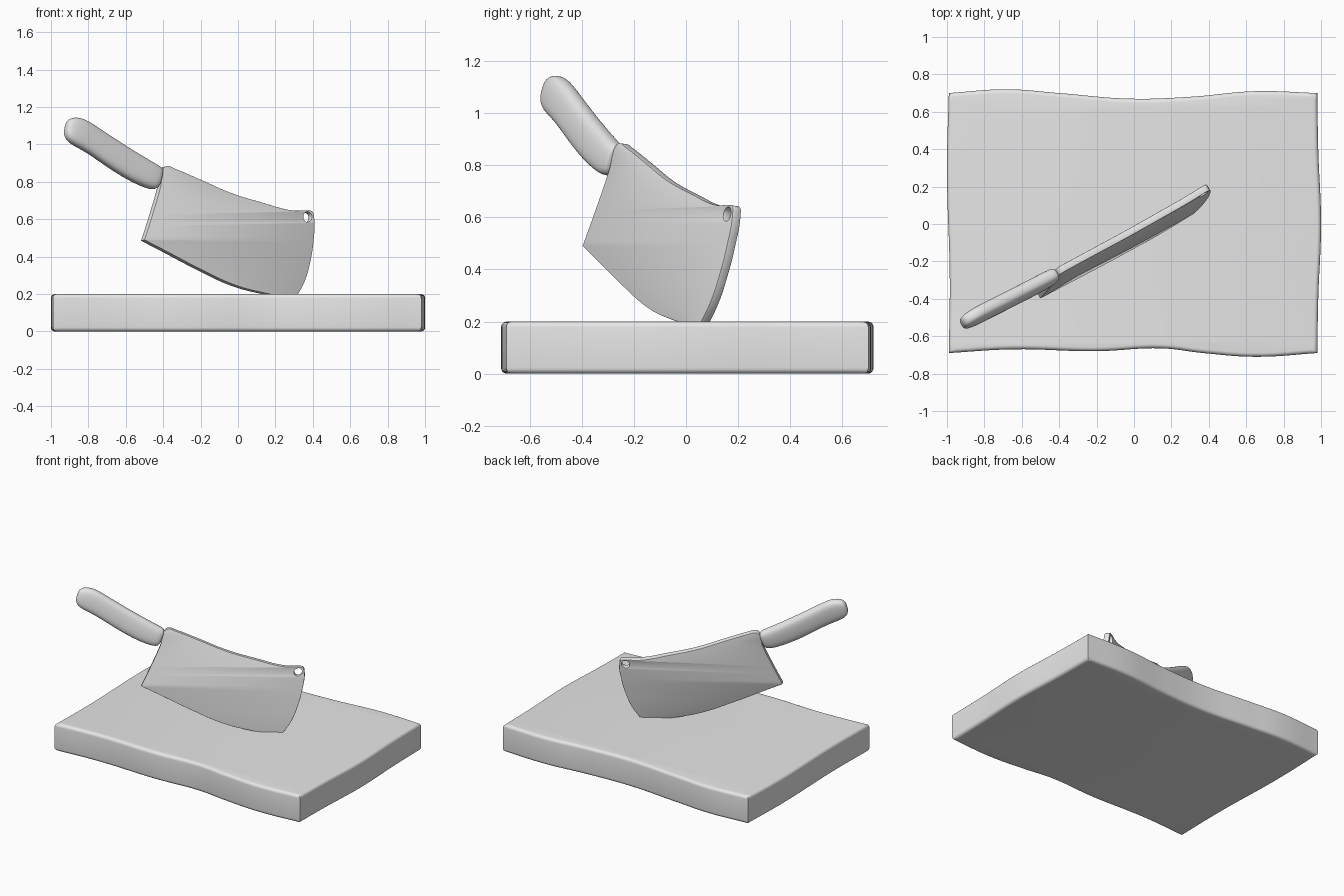
import bpy
import bmesh
import math
from mathutils import Matrix, Vector

cube = bpy.data.objects.get("Cube")
if cube:
    bpy.data.objects.remove(cube)

grey = bpy.data.materials.new("plain grey")
grey.use_nodes = True
colour = (0.8, 0.8, 0.8, 1)
grey.diffuse_color = colour
grey.node_tree.nodes["Principled BSDF"].inputs["Base Color"].default_value = colour

# The cleaver leans: its sketch coordinates (x, z) map onto a tilted plane
A, B, C = 0.613, 0.165, -0.15
NORMAL = Vector((A, -1, B)).normalized()
LEAN = Matrix(((1, 0, NORMAL.x, 0), (A, B, NORMAL.y, C), (0, 1, NORMAL.z, 0), (0, 0, 0, 1)))


def finish(name, mesh, angle):
    obj = bpy.data.objects.new(name, mesh)
    bpy.context.collection.objects.link(obj)
    mesh.materials.clear()
    mesh.materials.append(grey)
    bpy.ops.object.select_all(action='DESELECT')
    obj.select_set(True)
    bpy.context.view_layer.objects.active = obj
    bpy.ops.object.shade_smooth_by_angle(angle=math.radians(angle))
    return obj


def add_spline(curve, points, corners):
    """Closed smooth outline; the listed points are kept as sharp corners."""
    spline = curve.splines.new('BEZIER')
    spline.bezier_points.add(len(points) - 1)
    spline.use_cyclic_u = True
    for i, (point, xy) in enumerate(zip(spline.bezier_points, points)):
        point.co = (*xy, 0)
        kind = 'FREE' if i in corners else 'AUTO'
        point.handle_left_type = point.handle_right_type = kind
    # corner handles aim at their neighbours so that the sides stay smooth
    n = len(points)
    for i in corners:
        here = Vector((*points[i], 0))
        before, after = (Vector((*points[(i + s) % n], 0)) for s in (-1, 1))
        spline.bezier_points[i].handle_left = here.lerp(before, 0.33)
        spline.bezier_points[i].handle_right = here.lerp(after, 0.33)


def slab(name, outlines, thickness, bevel, matrix, segments, angle):
    """Extruded outline with rounded rims, moved into place by a matrix."""
    curve = bpy.data.curves.new(name, 'CURVE')
    curve.dimensions = '2D'
    curve.fill_mode = 'BOTH'
    curve.resolution_u = 8
    curve.extrude = thickness / 2 - bevel
    curve.bevel_depth = bevel
    curve.bevel_resolution = segments
    curve.offset = -bevel
    for points, corners in outlines:
        add_spline(curve, points, corners)
    temp = bpy.data.objects.new(name + " outline", curve)
    bpy.context.collection.objects.link(temp)
    bpy.context.view_layer.update()
    graph = bpy.context.evaluated_depsgraph_get()
    mesh = bpy.data.meshes.new_from_object(temp.evaluated_get(graph))
    bpy.data.objects.remove(temp)
    bm = bmesh.new()
    bm.from_mesh(mesh)
    bmesh.ops.transform(bm, matrix=matrix, verts=bm.verts)
    bmesh.ops.remove_doubles(bm, verts=bm.verts, dist=0.0002)
    bmesh.ops.recalc_face_normals(bm, faces=bm.faces)
    bm.to_mesh(mesh)
    bm.free()
    return finish(name, mesh, angle)


# Chopping board with wavy sides
board = [(-0.99, -0.69), (-0.65, -0.67), (-0.2, -0.68), (0.15, -0.665), (0.37, -0.69),
         (0.65, -0.71), (0.98, -0.69), (0.985, -0.4), (1, 0), (0.985, 0.4),
         (0.98, 0.7), (0.65, 0.71), (0.3, 0.68), (-0.02, 0.67), (-0.4, 0.7),
         (-0.68, 0.72), (-0.99, 0.7), (-1, 0.3), (-0.985, -0.3)]
slab("chopping_board", [(board, (0, 6, 10, 16))], 0.2, 0.022,
     Matrix.Translation((0, 0, 0.1)), 4, 50)

# Blade with a hanging hole
blade = [(-0.51, 0.487), (-0.4, 0.43), (-0.215, 0.333), (-0.03, 0.247), (0.11, 0.208),
         (0.3, 0.175), (0.35, 0.27), (0.38, 0.38), (0.395, 0.48), (0.398, 0.61),
         (0.387, 0.64), (0.36, 0.645), (0.29, 0.644), (0.11, 0.69), (-0.05, 0.74),
         (-0.21, 0.81), (-0.35, 0.87), (-0.385, 0.882), (-0.408, 0.87),
         (-0.42, 0.79), (-0.46, 0.645)]
hole = [(0.363 + 0.022 * math.cos(t * math.pi / 4), 0.61 + 0.027 * math.sin(t * math.pi / 4))
        for t in range(8)]
slab("blade", [(blade, (0, 5)), (hole, ())], 0.038, 0.003, LEAN, 1, 35)

# Tang joining blade and handle
tang = [(-0.45, 0.8), (-0.39, 0.79), (-0.385, 0.855), (-0.44, 0.865)]
slab("tang", [(tang, (0, 1, 2, 3))], 0.03, 0.003, LEAN, 1, 35)

# Handle: rounded rings between its upper and lower edge (x, z, x, z, half thickness)
rings = [(-0.915, 1.12, -0.925, 1.07, 0.022), (-0.895, 1.145, -0.918, 1.025, 0.036),
         (-0.84, 1.145, -0.875, 0.992, 0.043), (-0.78, 1.11, -0.81, 0.96, 0.043),
         (-0.685, 1.045, -0.725, 0.9, 0.043), (-0.555, 0.962, -0.61, 0.822, 0.043),
         (-0.45, 0.9, -0.5, 0.768, 0.043), (-0.415, 0.88, -0.445, 0.755, 0.04),
         (-0.407, 0.862, -0.425, 0.775, 0.028)]
SIDES = 16
bm = bmesh.new()
loops = []
for x1, z1, x2, z2, thick in rings:
    top, low = Vector((x1, z1, 0)), Vector((x2, z2, 0))
    loop = []
    for k in range(SIDES):
        c, s = math.cos(k * math.tau / SIDES), math.sin(k * math.tau / SIDES)
        up, out = (math.copysign(abs(v) ** 0.72, v) for v in (c, s))
        loop.append(bm.verts.new(LEAN @ ((top + low) / 2 + (top - low) / 2 * up
                                         + Vector((0, 0, thick * out)))))
    loops.append(loop)
for a, b in zip(loops, loops[1:]):
    for k in range(SIDES):
        j = (k + 1) % SIDES
        bm.faces.new((a[k], a[j], b[j], b[k]))
bm.faces.new(loops[0])
bm.faces.new(loops[-1])
bmesh.ops.recalc_face_normals(bm, faces=bm.faces)
mesh = bpy.data.meshes.new("handle")
bm.to_mesh(mesh)
bm.free()
handle = finish("handle", mesh, 80)
smooth = handle.modifiers.new("rounding", 'SUBSURF')
smooth.levels = smooth.render_levels = 2
